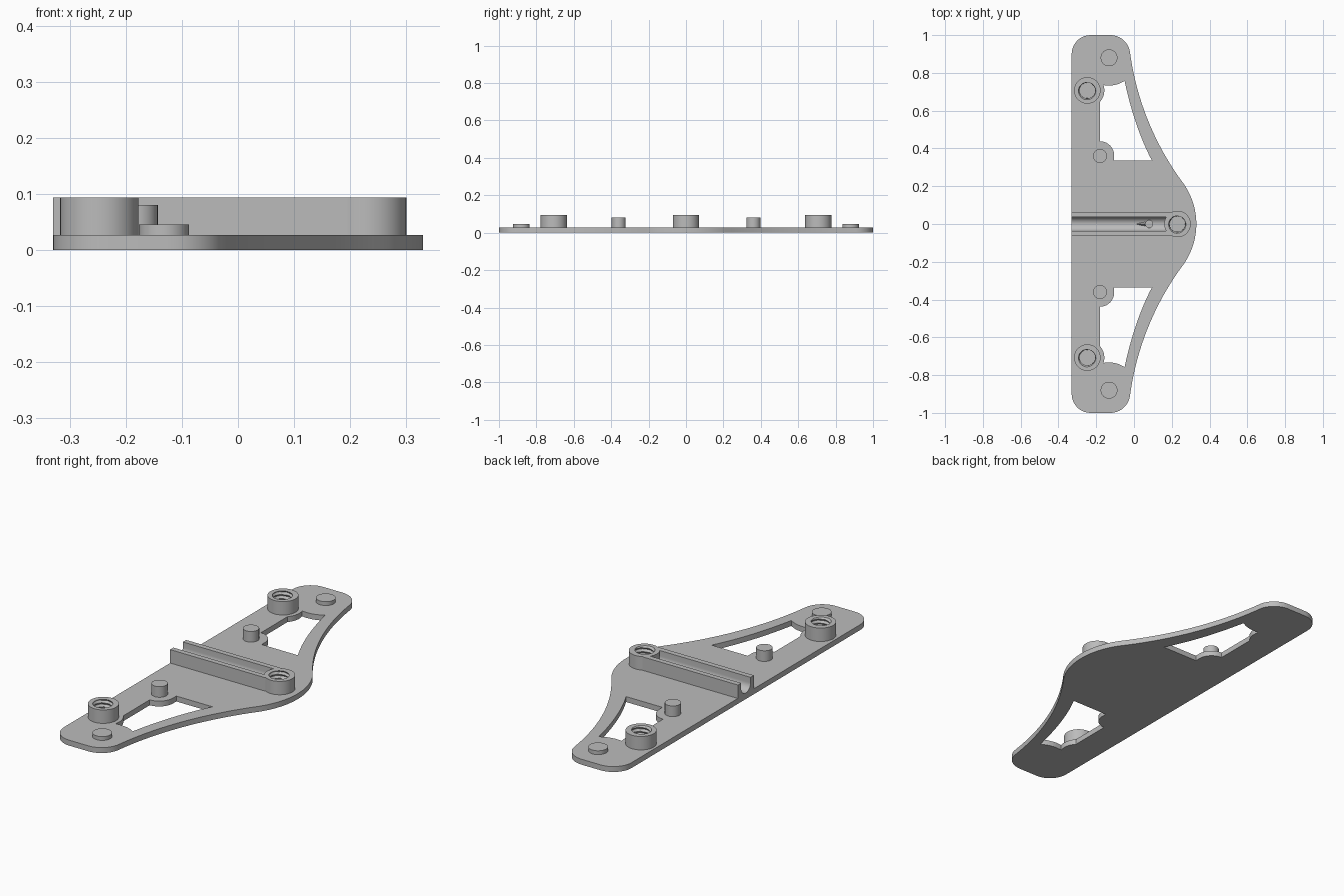
import bpy, bmesh, math
from mathutils import Vector
from mathutils.geometry import interpolate_bezier

if "Cube" in bpy.data.objects:
    bpy.data.objects.remove(bpy.data.objects["Cube"])

grey = bpy.data.materials.new("plain_grey")
grey.diffuse_color = (0.5, 0.5, 0.5, 1)
grey.use_nodes = True
grey.node_tree.nodes["Principled BSDF"].inputs["Base Color"].default_value = grey.diffuse_color
BASE, TOP = 0.027, 0.094


def finish(name, bm):
    """Turn a bmesh into a grey object with sharp creases kept."""
    bmesh.ops.remove_doubles(bm, verts=bm.verts, dist=1e-5)
    bmesh.ops.recalc_face_normals(bm, faces=bm.faces)
    me = bpy.data.meshes.new(name)
    bm.to_mesh(me)
    bm.free()
    me.materials.clear()
    me.materials.append(grey)
    ob = bpy.data.objects.new(name, me)
    bpy.context.collection.objects.link(ob)
    bpy.ops.object.select_all(action='DESELECT')
    ob.select_set(True)
    bpy.context.view_layer.objects.active = ob
    bpy.ops.object.shade_smooth_by_angle(angle=math.radians(30))
    return ob


def arc(cx, cy, r, a0, a1, n=10):
    return [(cx + r * math.cos(math.radians(a0 + (a1 - a0) * i / n)),
             cy + r * math.sin(math.radians(a0 + (a1 - a0) * i / n))) for i in range(n + 1)]


def bezier(a, b, c, d, n=20):
    pts = interpolate_bezier(*[Vector((*p, 0)) for p in (a, b, c, d)], n)
    return [(p.x, p.y) for p in pts]


def flip(pts):
    return [(x, -y) for x, y in reversed(pts)]


# Base plate: mirrored outline with two windows
half = arc(-0.042, 0, 0.372, 0, 34.4, 12)
half += bezier(half[-1], (0.109, 0.418), (0.012, 0.66), (-0.021, 0.908))[1:]
half += arc(-0.125, 0.895, 0.105, 7, 90)[1:] + arc(-0.23, 0.9, 0.1, 90, 180)
outline = half + flip(half)[:-1]

window = [(0.095, 0.336), (-0.105, 0.336)]
window += arc(-0.18, 0.363, 0.075, 0, 90)
window += arc(-0.247, 0.707, 0.09, -42, 18)
window += arc(-0.132, 0.88, 0.147, -90, -56)
window += bezier(window[-1], (-0.018, 0.606), (0.032, 0.454), window[0])[1:-1]

curve = bpy.data.curves.new("plate_outline", 'CURVE')
curve.dimensions, curve.fill_mode = '2D', 'BOTH'
curve.extrude = BASE / 2
for loop in (outline, window, flip(window)):
    s = curve.splines.new('POLY')
    s.points.add(len(loop) - 1)
    for p, (x, y) in zip(s.points, loop):
        p.co = (x, y, BASE / 2, 1)
    s.use_cyclic_u = True
helper = bpy.data.objects.new("plate_helper", curve)
bpy.context.collection.objects.link(helper)
flat = bpy.data.meshes.new_from_object(helper.evaluated_get(bpy.context.evaluated_depsgraph_get()))
bm = bmesh.new()
bm.from_mesh(flat)
zmid = (min(v.co.z for v in bm.verts) + max(v.co.z for v in bm.verts)) / 2
bmesh.ops.translate(bm, verts=bm.verts, vec=(0, 0, BASE / 2 - zmid))
bpy.data.objects.remove(helper)
finish("base_plate", bm)


def cylinder(name, x, y, r, z1):
    bm = bmesh.new()
    z0 = BASE - 0.005
    geo = bmesh.ops.create_cone(bm, cap_ends=True, segments=40, radius1=r, radius2=r, depth=z1 - z0)
    bmesh.ops.translate(bm, verts=geo["verts"], vec=(x, y, (z0 + z1) / 2))
    finish(name, bm)


def threaded_boss(name, x, y, r=0.07, minor=0.041, major=0.05, pitch=0.02):
    """Ring with a helical thread running down its bore."""
    bm = bmesh.new()
    n, rows = 48, 26
    grid = []
    for j in range(rows + 1):
        z = TOP + (BASE - TOP) * j / rows
        ring = []
        for i in range(n):
            a = 2 * math.pi * i / n
            phase = (z / pitch - i / n) % 1
            rad = minor + (major - minor) * abs(2 * phase - 1)
            ring.append(bm.verts.new((x + rad * math.cos(a), y + rad * math.sin(a), z)))
        grid.append(ring)
    for rad, z in ((r, BASE - 0.005), (r, TOP), (major, TOP)):
        ring = [bm.verts.new((x + rad * math.cos(2 * math.pi * i / n),
                              y + rad * math.sin(2 * math.pi * i / n), z)) for i in range(n)]
        grid.insert(0, ring) if z < TOP else grid.insert(1 if rad == r else 2, ring)
    for a, b in zip(grid, grid[1:]):
        for i in range(n):
            k = (i + 1) % n
            bm.faces.new((a[i], a[k], b[k], b[i]))
    bm.faces.new(grid[-1])
    finish(name, bm)


# Bosses, locating pins and low pads on both wings
for side, s in (("back", 1), ("front", -1)):
    threaded_boss(side + "_threaded_boss", -0.247, s * 0.707)
    cylinder(side + "_pin", -0.18, s * 0.36, 0.037, 0.08)
    cylinder(side + "_pad", -0.132, s * 0.88, 0.0445, 0.046)
threaded_boss("centre_threaded_boss", 0.23, 0)

# Channel block: U-shaped profile swept along x
profile = [(-0.063, BASE - 0.005), (0.063, BASE - 0.005), (0.063, TOP), (0.037, TOP)]
profile += arc(0, 0.067, 0.037, 0, -180, 20) + [(-0.037, TOP), (-0.063, TOP)]
bm = bmesh.new()
face = bm.faces.new([bm.verts.new((-0.33, y, z)) for y, z in profile])
ext = bmesh.ops.extrude_face_region(bm, geom=[face])
bmesh.ops.translate(bm, vec=(0.525, 0, 0),
                    verts=[v for v in ext["geom"] if isinstance(v, bmesh.types.BMVert)])
finish("cable_channel", bm)

# Small peg with a pointed ramp inside the channel
cylinder("channel_peg", 0.08, 0, 0.021, 0.055)
bm = bmesh.new()
tip = bm.verts.new((0.01, 0, 0.031))
base = [bm.verts.new((0.08, y, z)) for y, z in ((-0.018, 0.028), (0.018, 0.028), (0, 0.052))]
bm.faces.new(base)
for i in range(3):
    bm.faces.new((tip, base[i], base[(i + 1) % 3]))
finish("channel_ramp", bm)
